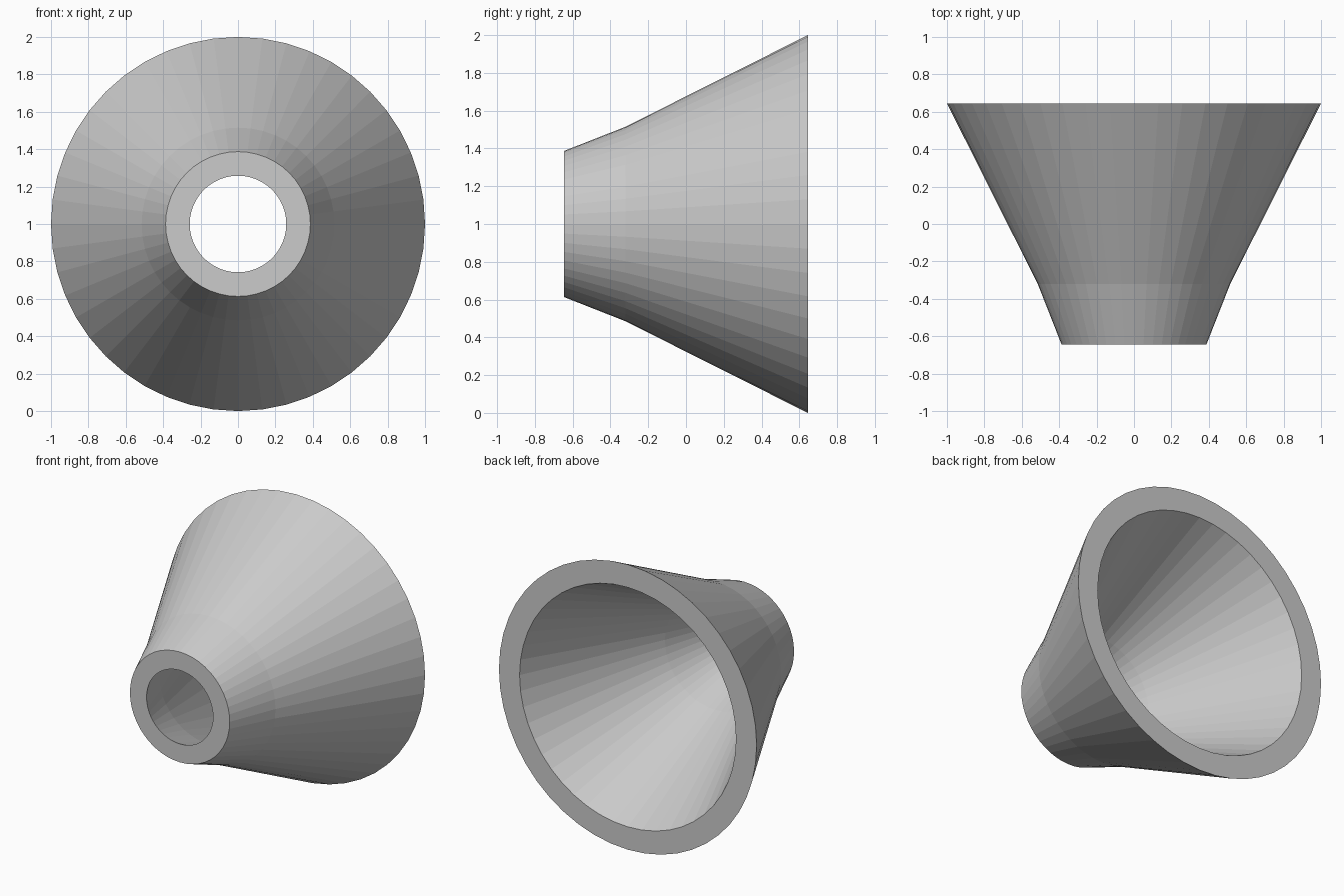
import bpy, bmesh
from math import cos, sin, pi

if "Cube" in bpy.data.objects:
    bpy.data.objects.remove(bpy.data.objects["Cube"])

SIDES = 48
CENTRE_Z = 1.0

# Closed wall section as (radius, y): outer side front to back, then inner side back to front
SECTION = [(0.387, -0.645), (0.515, -0.32), (1.0, 0.645),
           (0.84, 0.645), (0.387, -0.32), (0.258, -0.645)]

# Hollow flared cone: spin the section around the y axis
bm = bmesh.new()
rings = []
for i in range(SIDES):
    a = 2 * pi * i / SIDES
    rings.append([bm.verts.new((r * cos(a), y, CENTRE_Z + r * sin(a))) for r, y in SECTION])
n = len(SECTION)
for i in range(SIDES):
    a, b = rings[i], rings[(i + 1) % SIDES]
    for j in range(n):
        k = (j + 1) % n
        bm.faces.new((a[j], a[k], b[k], b[j]))
bmesh.ops.recalc_face_normals(bm, faces=bm.faces)

mesh = bpy.data.meshes.new("flared_cone")
bm.to_mesh(mesh)
bm.free()
bpy.context.collection.objects.link(bpy.data.objects.new("flared_cone", mesh))
